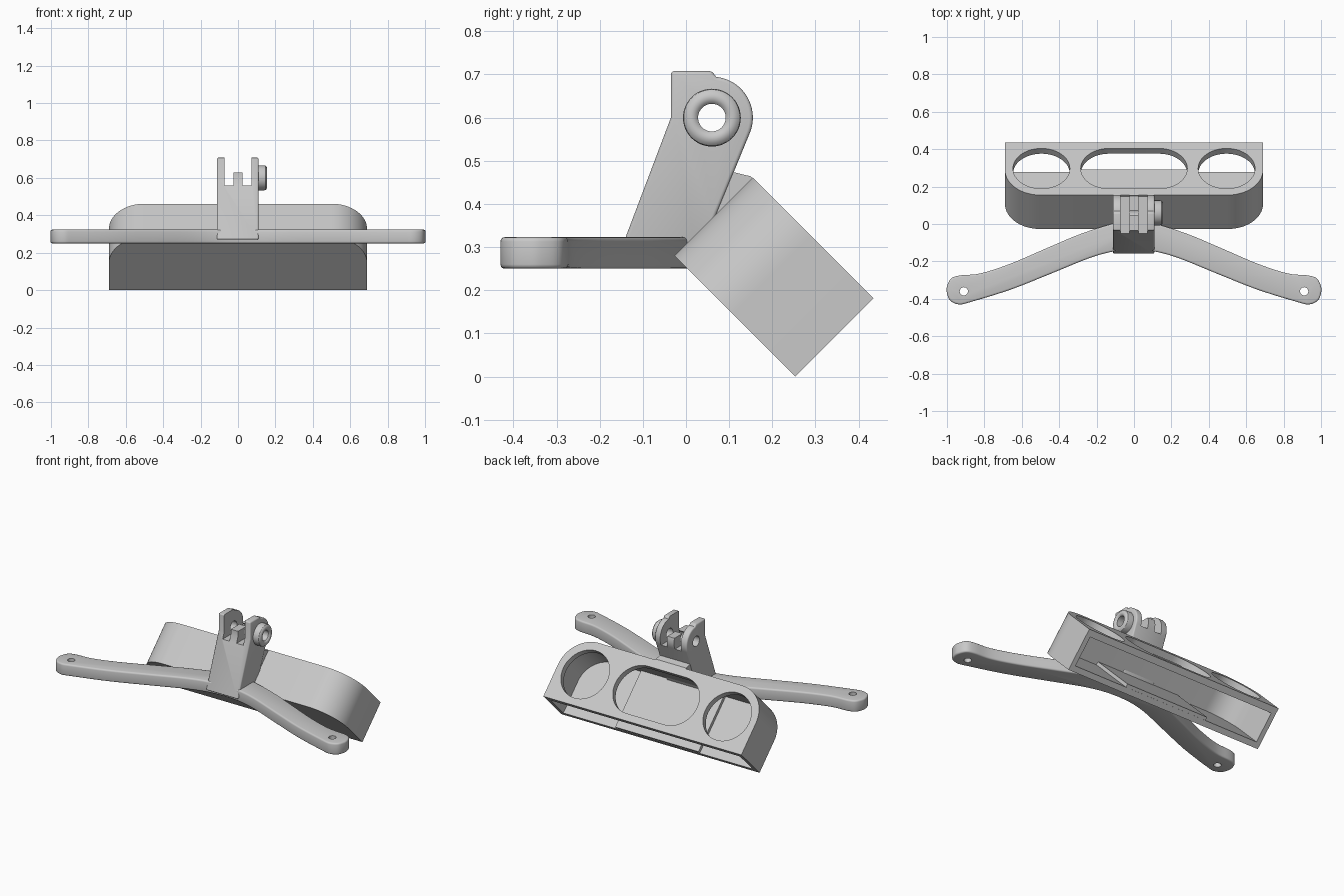
import bpy, bmesh, math
from mathutils import Matrix, Vector

if "Cube" in bpy.data.objects:
    bpy.data.objects.remove(bpy.data.objects["Cube"])

grey = bpy.data.materials.new("plain grey")
grey.diffuse_color = (0.58, 0.58, 0.58, 1)
grey.use_nodes = True
grey.node_tree.nodes["Principled BSDF"].inputs["Base Color"].default_value = grey.diffuse_color

# local (a, b, h) -> world: profile in the y-z plane, extruded along x
SIDE = Matrix(((0, 0, 1, 0), (1, 0, 0, 0), (0, 1, 0, 0), (0, 0, 0, 1)))
# profile in the x-z plane, extruded along -y
FRONT = Matrix.Rotation(math.pi / 2, 4, 'X')
# tilted frame of the holder: x, length down the slope, depth
TILT = Matrix.Translation((0, -0.027, 0.28)) @ Matrix.Rotation(-math.pi / 4, 4, 'X')


def finish(name, bm, matrix):
    bmesh.ops.recalc_face_normals(bm, faces=bm.faces[:])
    mesh = bpy.data.meshes.new(name)
    bm.to_mesh(mesh)
    bm.free()
    mesh.transform(matrix)
    mesh.materials.append(grey)
    ob = bpy.data.objects.new(name, mesh)
    bpy.context.collection.objects.link(ob)
    return ob


def prism(name, pts, h0, h1, matrix=Matrix()):
    bm = bmesh.new()
    low = [bm.verts.new((a, b, h0)) for a, b in pts]
    top = [bm.verts.new((a, b, h1)) for a, b in pts]
    bm.faces.new(low[::-1])
    bm.faces.new(top)
    for i in range(len(pts)):
        j = (i + 1) % len(pts)
        bm.faces.new((low[i], low[j], top[j], top[i]))
    return finish(name, bm, matrix)


def arc(cx, cy, r, a0, a1, n=16):
    return [(cx + r * math.cos(math.radians(a0 + (a1 - a0) * i / n)),
             cy + r * math.sin(math.radians(a0 + (a1 - a0) * i / n))) for i in range(n + 1)]


def circle(cx, cy, r, n=48):
    return arc(cx, cy, r, 0, 360, n)[:-1]


def apply(ob, mod):
    bpy.context.view_layer.objects.active = ob
    bpy.ops.object.modifier_apply(modifier=mod.name)


def bevel(ob, width):
    mod = ob.modifiers.new("bevel", 'BEVEL')
    mod.width, mod.segments = width, 3
    mod.limit_method, mod.angle_limit = 'ANGLE', math.radians(50)
    apply(ob, mod)


def cut(ob, cutter):
    mod = ob.modifiers.new("cut", 'BOOLEAN')
    mod.operation, mod.solver, mod.object = 'DIFFERENCE', 'EXACT', cutter
    apply(ob, mod)
    bpy.data.objects.remove(cutter)


def smooth_path(pts, n=5):
    out = []
    for i in range(len(pts) - 1):
        p = [Vector(pts[min(max(k, 0), len(pts) - 1)]) for k in (i - 1, i, i + 1, i + 2)]
        for s in range(n):
            t = s / n
            q = 0.5 * (2 * p[1] + (p[2] - p[0]) * t + (2 * p[0] - 5 * p[1] + 4 * p[2] - p[3]) * t * t
                       + (3 * p[1] - p[0] - 3 * p[2] + p[3]) * t ** 3)
            out.append((q.x, q.y))
    return out + [pts[-1]]


# Curved cross arm, half outline mirrored
half = smooth_path([(0, 0.02), (0.12, 0), (0.29, -0.055), (0.45, -0.122), (0.66, -0.212), (0.82, -0.264),
                    (0.93, -0.275), (0.978, -0.292), (1, -0.335), (1, -0.37), (0.982, -0.41),
                    (0.935, -0.43), (0.87, -0.416), (0.66, -0.351), (0.45, -0.268), (0.24, -0.183),
                    (0.11, -0.147), (0, -0.137)])
arm = prism("cross_arm", half + [(-x, y) for x, y in half[-2:0:-1]], 0.25, 0.323)
bevel(arm, 0.01)
for side in (-1, 1):
    cut(arm, prism("screw_hole", circle(side * 0.91, -0.36, 0.022, 24), 0.2, 0.4))


# Tilted holder shell: rounded upper corners, open lower end
def holder_outline(half_w, v0, v1, r):
    return ([(half_w, v1), (half_w, v0 + r)] + arc(half_w - r, v0 + r, r, 0, -90)[1:]
            + arc(-half_w + r, v0 + r, r, -90, -180) + [(-half_w, v1)])


holder = prism("holder_shell", holder_outline(0.69, 0, 0.396, 0.19), 0, 0.257, TILT)
cut(holder, prism("cavity", holder_outline(0.66, 0.03, 0.5, 0.16), 0.035, 0.217, TILT))

# Windows in the upper face: two round, one long
for side in (-1, 1):
    cut(holder, prism("round_window", circle(side * 0.495, 0.201, 0.152), 0.15, 0.35, TILT))
slot = arc(0.133, 0.201, 0.152, -90, 90, 24) + arc(-0.133, 0.201, 0.152, 90, 270, 24)
cut(holder, prism("long_window", slot, 0.15, 0.35, TILT))

# Raised pad on the inside of the back wall
pad = prism("inner_pad", [(-0.29, 0.02), (0.29, 0.02), (0.29, 0.394), (-0.29, 0.394)], 0.02, 0.055, TILT)

# Leaning hinge bracket with forked head
profile = ([(-0.16, 0.27), (0.03, 0.27), (0.068, 0.37)] + arc(0.06, 0.6, 0.095, -25, 84, 20)
           + [(0.06, 0.708), (-0.035, 0.708), (-0.035, 0.6)])
bracket = prism("hinge_bracket", profile, -0.113, 0.11, SIDE)
bevel(bracket, 0.008)
fork = [(-0.072, 0.56), (-0.025, 0.56), (-0.025, 0.63), (0.025, 0.63),
        (0.025, 0.56), (0.072, 0.56), (0.072, 0.9), (-0.072, 0.9)]
cut(bracket, prism("fork_gaps", fork, -0.5, 0.5, FRONT))
cut(bracket, prism("pin_hole", circle(0.06, 0.6, 0.032), -0.3, 0.3, SIDE))

# Web joining the bracket to the holder
web = prism("bracket_web", [(0.0, 0.29), (0.03, 0.32), (0.155, 0.458), (0.15, 0.464), (0.1, 0.476), (0.03, 0.3)],
            -0.105, 0.105, SIDE)

# Rounded hinge collar on the right, turned about the pin axis
ring = [(0.1, 0.032), (0.1, 0.067), (0.138, 0.067), (0.147, 0.065), (0.153, 0.059),
        (0.156, 0.051), (0.156, 0.044), (0.153, 0.037), (0.147, 0.032)]
bm = bmesh.new()
N = 48
rows = [[bm.verts.new((r * math.cos(2 * math.pi * i / N), r * math.sin(2 * math.pi * i / N), h))
         for i in range(N)] for h, r in ring]
for k in range(len(rows)):
    a, b = rows[k], rows[(k + 1) % len(rows)]
    for i in range(N):
        j = (i + 1) % N
        bm.faces.new((a[i], a[j], b[j], b[i]))
collar = finish("hinge_collar", bm, Matrix.Translation((0, 0.06, 0.6)) @ SIDE)

# Smooth the curved walls, keep edges sharp
bpy.ops.object.select_all(action='DESELECT')
for ob in (arm, holder, bracket, collar):
    ob.select_set(True)
bpy.context.view_layer.objects.active = arm
bpy.ops.object.shade_smooth_by_angle(angle=math.radians(32))
